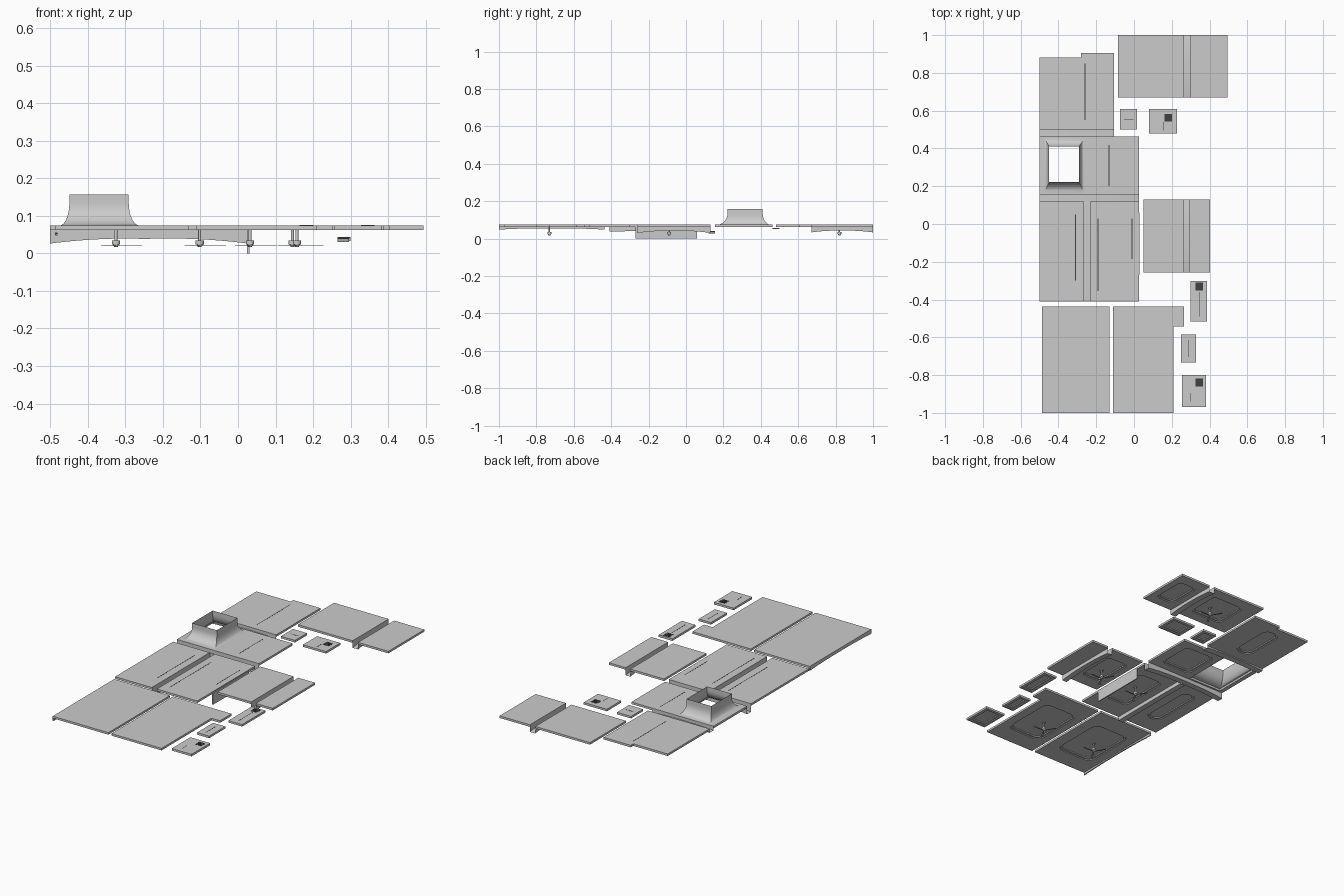
import bpy, bmesh, math
from mathutils import Vector

if "Cube" in bpy.data.objects:
    bpy.data.objects.remove(bpy.data.objects["Cube"])

TOP, BOT = 0.074, 0.062
dark = bpy.data.materials.new("dark_vent")
dark.diffuse_color = (0.05, 0.05, 0.05, 1)
dark.use_nodes = True
dark.node_tree.nodes["Principled BSDF"].inputs["Base Color"].default_value = dark.diffuse_color

def finish(name, bm, mat=None):
    bmesh.ops.recalc_face_normals(bm, faces=bm.faces)
    me = bpy.data.meshes.new(name)
    bm.to_mesh(me)
    bm.free()
    ob = bpy.data.objects.new(name, me)
    bpy.context.collection.objects.link(ob)
    if mat:
        me.materials.append(mat)
    return ob

def add_box(bm, x0, x1, y0, y1, z0, z1):
    vs = bmesh.ops.create_cube(bm, size=1)["verts"]
    for v in vs:
        v.co = ((x0 + x1) / 2 + v.co.x * (x1 - x0), (y0 + y1) / 2 + v.co.y * (y1 - y0),
                (z0 + z1) / 2 + v.co.z * (z1 - z0))

def rect(x0, x1, y0, y1):
    return [(x0, y0), (x1, y0), (x1, y1), (x0, y1)]

def round_rect(x0, x1, y0, y1, r, n=6):
    pts = []
    for k, (cx, cy) in enumerate([(x1 - r, y1 - r), (x0 + r, y1 - r), (x0 + r, y0 + r), (x1 - r, y0 + r)]):
        for i in range(n + 1):
            a = math.pi / 2 * (k + i / n)
            pts.append((cx + r * math.cos(a), cy + r * math.sin(a)))
    return pts

def loop(bm, pts, z):
    vs = [bm.verts.new((x, y, z)) for x, y in pts]
    return vs, [bm.edges.new((vs[i], vs[i - 1])) for i in range(len(vs))]

def wall(bm, a, b):
    for i in range(len(a)):
        bm.faces.new((a[i - 1], a[i], b[i], b[i - 1]))

def fill(bm, edges):
    bmesh.ops.triangle_fill(bm, edges=edges, use_beauty=True, normal=Vector((0, 0, 1)))

# Ceiling slab: flat top, stepped recess on the underside, optional through-hole
def slab(name, outer, tray=None, r=0.03, hole=None):
    bm = bmesh.new()
    tv, te = loop(bm, outer, TOP)
    bv, be = loop(bm, outer, BOT)
    if hole:
        hv, he = loop(bm, hole, TOP)
        gv, ge = loop(bm, hole, BOT)
        te += he
        be += ge
    if tray:
        x0, x1, y0, y1 = tray
        def ring(d):
            q = (x0 + d, x1 - d, y0 + d, y1 - d)
            return round_rect(*q, max(r - d, 0.004)) if r else rect(*q)
        rings = [loop(bm, ring(d), z) for d, z in
                 ((0, BOT), (0.002, 0.066), (0.012, 0.066), (0.014, 0.071))]
        be += rings[0][1]
    fill(bm, te)
    fill(bm, be)
    wall(bm, tv, bv)
    if hole:
        wall(bm, hv, gv)
    if tray:
        for a, b in zip(rings, rings[1:]):
            wall(bm, a[0], b[0])
        bm.faces.new(rings[-1][0])
    return finish(name, bm)

# Open-topped header trough between rooms with an arched soffit
def header(name, axis, a0, a1, s0, s1, end_z, mid_z, n=24):
    bm = bmesh.new()
    rows = []
    for i in range(n + 1):
        t = i / n
        a = a0 + (a1 - a0) * t
        z = end_z + (mid_z - end_z) * (1 - abs(2 * t - 1) ** 2.5)
        prof = [(s0, TOP), (s0, z), (s1, z), (s1, TOP)]
        rows.append([bm.verts.new((a, s, h) if axis == "x" else (s, a, h)) for s, h in prof])
    for p, q in zip(rows, rows[1:]):
        for j in range(3):
            bm.faces.new((p[j], p[j + 1], q[j + 1], q[j]))
    return finish(name, bm)

# Large room ceilings
flue = (-0.475, -0.262, 0.165, 0.455)
slab("ceiling_back_left", [(-0.5, 0.5), (-0.106, 0.5), (-0.106, 0.905), (-0.28, 0.905), (-0.28, 0.882), (-0.5, 0.882)],
     (-0.35, -0.24, 0.56, 0.84), 0.05)
slab("ceiling_flue_room", rect(-0.5, 0.026, 0.155, 0.462), (-0.225, -0.025, 0.2, 0.42), 0.035, rect(*flue))
slab("ceiling_mid_left", rect(-0.5, -0.265, -0.41, 0.12), (-0.43, -0.335, -0.31, 0.03), 0.045)
slab("ceiling_mid", rect(-0.233, 0.026, -0.41, 0.12), (-0.185, -0.02, -0.29, 0.03), 0.035)
slab("ceiling_back_mid", rect(-0.085, 0.265, 0.67, 1.0), (-0.0, 0.215, 0.73, 0.94), 0.035)
slab("ceiling_back_right", rect(0.30, 0.494, 0.67, 1.0), (0.335, 0.46, 0.73, 0.94), 0.035)
slab("ceiling_right", rect(0.05, 0.265, -0.258, 0.13), (0.085, 0.23, -0.18, 0.06), 0.035)
slab("ceiling_right_strip", rect(0.295, 0.403, -0.258, 0.13))
slab("ceiling_front_left", rect(-0.487, -0.13, -1.0, -0.437), (-0.43, -0.19, -0.89, -0.55), 0.05)
slab("ceiling_front_mid", [(-0.11, -1.0), (0.21, -1.0), (0.21, -0.543), (0.265, -0.543), (0.265, -0.437), (-0.11, -0.437)],
     (-0.065, 0.165, -0.89, -0.55), 0.05)

# Small room ceilings
for i, q in enumerate([(-0.075, 0.015, 0.5, 0.61), (0.08, 0.228, 0.48, 0.61), (0.3, 0.387, -0.515, -0.303),
                       (0.25, 0.328, -0.732, -0.585), (0.255, 0.382, -0.97, -0.8)]):
    d = 0.01
    slab(f"small_ceiling_{i + 1}", rect(*q), (q[0] + d, q[1] - d, q[2] + d, q[3] - d), 0)

# Headers and arches
header("header_back", "x", -0.5, -0.106, 0.462, 0.5, 0.05, 0.056)
header("arch_centre", "x", -0.5, 0.026, 0.12, 0.155, 0.026, 0.04)
header("header_mid", "y", -0.41, 0.12, -0.265, -0.233, 0.038, 0.04)
header("arch_back_right", "y", 0.67, 1.0, 0.265, 0.30, 0.033, 0.043)
header("arch_right", "y", -0.258, 0.13, 0.265, 0.295, 0.03, 0.042)
header("header_front_left", "y", -1.0, -0.437, -0.487, -0.48, 0.048, 0.055)

# Hanging bulkhead on the side of the middle room
bm = bmesh.new()
add_box(bm, 0.024, 0.03, -0.27, 0.06, 0, 0.068)
finish("bulkhead", bm)

# Flared flue hood, open at both ends
bm = bmesh.new()
rings = []
top = (-0.449, -0.291, 0.222, 0.41)
for i in range(13):
    a = math.pi / 2 * i / 12
    t, z = math.sin(a), TOP + (0.135 - TOP) * (1 - math.cos(a))
    rings.append([bm.verts.new((x, y, z)) for x, y in rect(*[p + (q - p) * t for p, q in zip(flue, top)])])
rings.append([bm.verts.new((x, y, 0.157)) for x, y in rect(*top)])
for a, b in zip(rings, rings[1:]):
    wall(bm, a, b)
hood = finish("flue_hood", bm)
for p in hood.data.polygons:
    p.use_smooth = True
hood.data.set_sharp_from_angle(angle=math.radians(30))

# Narrow slots on top: x0, x1, y0, y1
W = 0.002
bm = bmesh.new()
for x, y0, y1 in [(-0.26, 0.55, 0.85), (-0.132, 0.2, 0.418), (-0.31, -0.3, 0.05), (-0.19, -0.355, 0.03),
                  (-0.01, -0.185, 0.03), (0.155, 0.495, 0.54), (0.345, -0.49, -0.36),
                  (0.287, -0.705, -0.615), (0.30, -0.94, -0.895)]:
    add_box(bm, x - W, x + W, y0, y1, TOP - 0.001, TOP + 0.0004)
add_box(bm, -0.052, -0.002, 0.555 - W, 0.555 + W, TOP - 0.001, TOP + 0.0004)
finish("ceiling_slots", bm, dark)

# Square extract grilles
bm = bmesh.new()
for cx, cy in [(0.182, 0.563), (0.345, -0.331), (0.345, -0.839)]:
    add_box(bm, cx - 0.02, cx + 0.02, cy - 0.02, cy + 0.02, TOP - 0.002, TOP + 0.0004)
    for k in range(8):
        y = cy - 0.0175 + k * 0.005
        add_box(bm, cx - 0.018, cx + 0.018, y - 0.001, y + 0.001, TOP, TOP + 0.001)
finish("extract_grilles", bm, dark)

# Three-bladed ceiling fans
def ceiling_fan(name, cx, cy):
    bm = bmesh.new()
    for r1, r2, z0, z1 in [(0.004, 0.004, 0.03, 0.071), (0.01, 0.01, 0.066, 0.071),
                           (0.011, 0.011, 0.024, 0.034), (0.005, 0.008, 0.017, 0.024)]:
        vs = bmesh.ops.create_cone(bm, cap_ends=True, segments=20, radius1=r1, radius2=r2, depth=z1 - z0)["verts"]
        bmesh.ops.translate(bm, verts=vs, vec=(cx, cy, (z0 + z1) / 2))
    for k in range(3):
        a = k * math.tau / 3
        u, v = Vector((math.cos(a), math.sin(a), 0)), Vector((-math.sin(a), math.cos(a), 0))
        loops = [[bm.verts.new(Vector((cx, cy, z)) + u * s + v * w) for s, w in
                  [(0.006, -0.003), (0.07, -0.006), (0.07, 0.006), (0.006, 0.003)]] for z in (0.019, 0.0205)]
        wall(bm, *loops)
        for l in loops:
            bm.faces.new(l)
    ob = finish(name, bm)
    for p in ob.data.polygons:
        p.use_smooth = True
    ob.data.set_sharp_from_angle(angle=math.radians(35))

for i, (x, y) in enumerate([(-0.325, -0.73), (0.032, -0.73), (-0.102, -0.11), (0.157, -0.09), (0.145, 0.82)]):
    ceiling_fan(f"ceiling_fan_{i + 1}", x, y)
